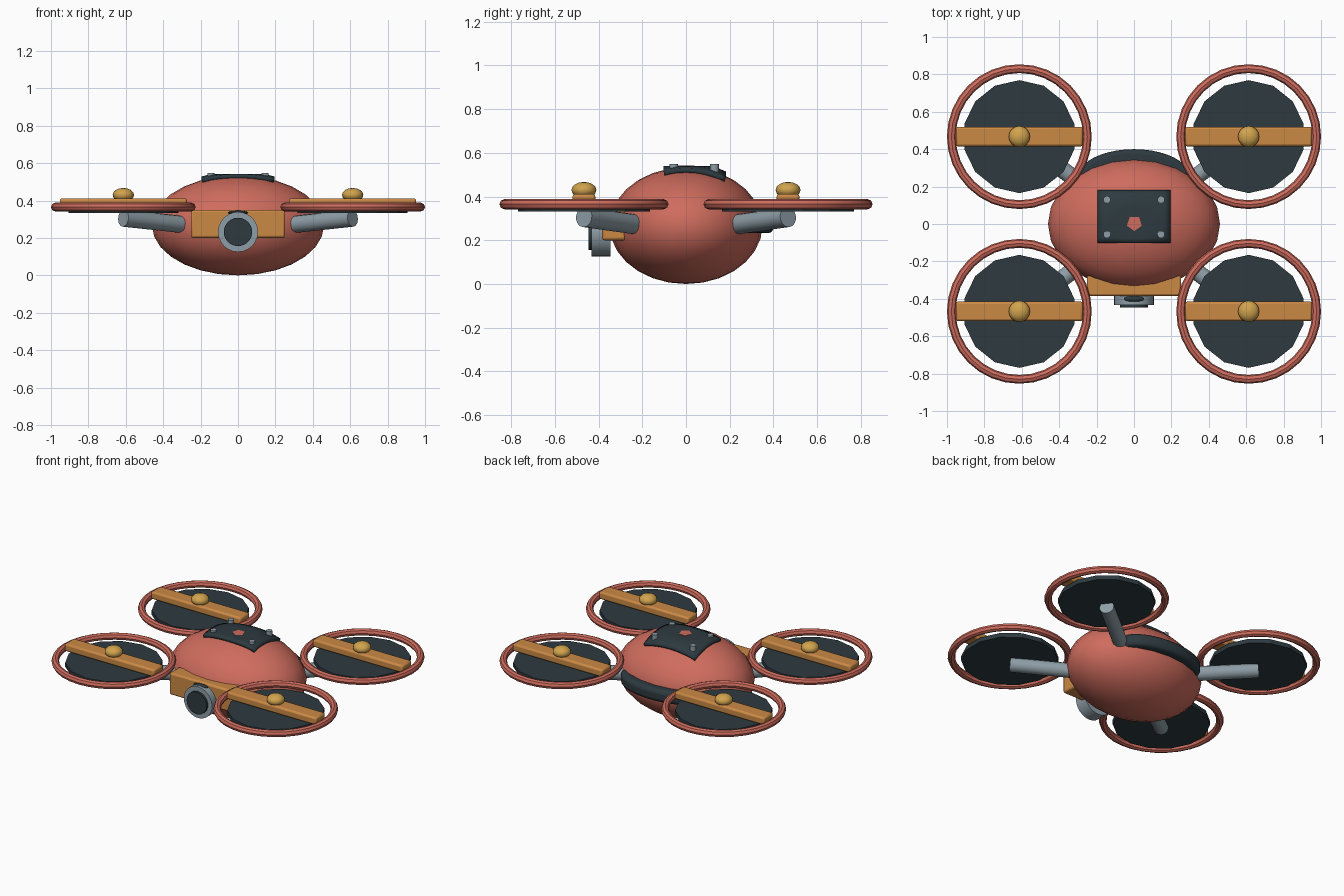
import bpy, math
from mathutils import Vector

cube = bpy.data.objects.get("Cube")
if cube:
    bpy.data.objects.remove(cube, do_unlink=True)


def material(name, rgb):
    m = bpy.data.materials.new(name)
    m.use_nodes = True
    m.diffuse_color = (*rgb, 1)
    m.node_tree.nodes["Principled BSDF"].inputs["Base Color"].default_value = (*rgb, 1)
    return m


coral = material("coral red", (0.62, 0.15, 0.11))
slate = material("dark slate", (0.026, 0.042, 0.051))
orange = material("orange", (0.60, 0.25, 0.06))
gold = material("gold", (0.64, 0.37, 0.075))
steel = material("steel grey", (0.27, 0.34, 0.38))


def finish(name, mat, bevel=0, segments=2, smooth=True):
    ob = bpy.context.object
    ob.name = name
    ob.data.materials.append(mat)
    bpy.ops.object.transform_apply(location=False, rotation=False, scale=True)
    if smooth:
        bpy.ops.object.shade_smooth_by_angle(angle=math.radians(40))
    if bevel:
        mod = ob.modifiers.new("Bevel", "BEVEL")
        mod.width, mod.segments = bevel, segments
    return ob


def ball(name, mat, loc, radii, segments=24, rings=14):
    bpy.ops.mesh.primitive_uv_sphere_add(segments=segments, ring_count=rings, location=loc)
    bpy.context.object.scale = radii
    return finish(name, mat)


def box(name, mat, loc, size, bevel):
    bpy.ops.mesh.primitive_cube_add(size=1, location=loc)
    bpy.context.object.scale = size
    return finish(name, mat, bevel)


def rod(name, mat, start, end, radius, sides=16, **kw):
    a, b = Vector(start), Vector(end)
    bpy.ops.mesh.primitive_cylinder_add(vertices=sides, radius=radius,
                                        depth=(b - a).length, location=(a + b) / 2)
    bpy.context.object.rotation_euler = (b - a).to_track_quat('Z', 'Y').to_euler()
    return finish(name, mat, **kw)


# Body shell
BODY, MID = (0.46, 0.35, 0.267), 0.267
ball("body", coral, (0, 0, MID), BODY)

# Curved hatch draped over the body
bpy.ops.mesh.primitive_grid_add(x_subdivisions=12, y_subdivisions=10, size=1, location=(0, 0, 0))
hatch = bpy.context.object
for v in hatch.data.vertices:
    x, y = v.co.x * 0.39, v.co.y * 0.285 + 0.04
    shell = MID + BODY[2] * math.sqrt(1 - (x / BODY[0]) ** 2 - (y / BODY[1]) ** 2)
    v.co = (x, y, min(0.541, shell + 0.02))
finish("top_hatch", slate)
solid = hatch.modifiers.new("Solidify", "SOLIDIFY")
solid.thickness, solid.offset = 0.025, -1

# Hatch screws and the central marker
for x in (-0.145, 0.145):
    for y in (-0.056, 0.13):
        rod("hatch_screw", steel, (x, y, 0.495), (x, y, 0.548), 0.02, 10)
rod("hatch_marker", coral, (0.002, 0.004, 0.537), (0.002, 0.004, 0.543), 0.042, 5, smooth=False)

# Rear bumper hugging the body
bpy.ops.mesh.primitive_cylinder_add(vertices=40, radius=1, depth=0.085, location=(0, 0.25, 0.275))
bpy.context.object.scale = (0.3, 0.15, 1)
finish("rear_bumper", slate, 0.025, 3)

# Front camera
box("camera_mount", orange, (0, -0.33, 0.275), (0.505, 0.11, 0.15), 0.012)
rod("camera_housing", steel, (0, -0.433, 0.232), (0, -0.345, 0.232), 0.107, 24)
rod("camera_lens", slate, (0, -0.447, 0.232), (0, -0.40, 0.232), 0.076, 24)
ball("camera_button", slate, (0, -0.4, 0.335), (0.055, 0.016, 0.011), 12, 6)

# Four arms with guarded rotors
for sx, side in ((1, "left"), (-1, "right")):
    for sy, end in ((-1, "front"), (1, "rear")):
        x, y = sx * 0.613, sy * 0.467
        tag = f"{end}_{side}_"
        rod(tag + "arm", steel, (sx * 0.25, sy * 0.19, 0.267), (x, y, 0.306), 0.046, 14)
        bpy.ops.mesh.primitive_torus_add(location=(x, y, 0.365), major_radius=0.3635,
                                         minor_radius=0.0235, major_segments=32, minor_segments=8)
        finish(tag + "guard_ring", coral)
        rod(tag + "rotor_disc", slate, (x, y, 0.332), (x, y, 0.362), 0.302, 14, smooth=False)
        box(tag + "blade", orange, (x, y, 0.386), (0.68, 0.104, 0.052), 0.012)
        ball(tag + "hub_cap", gold, (x, y, 0.43), (0.057, 0.057, 0.037), 16, 8)
